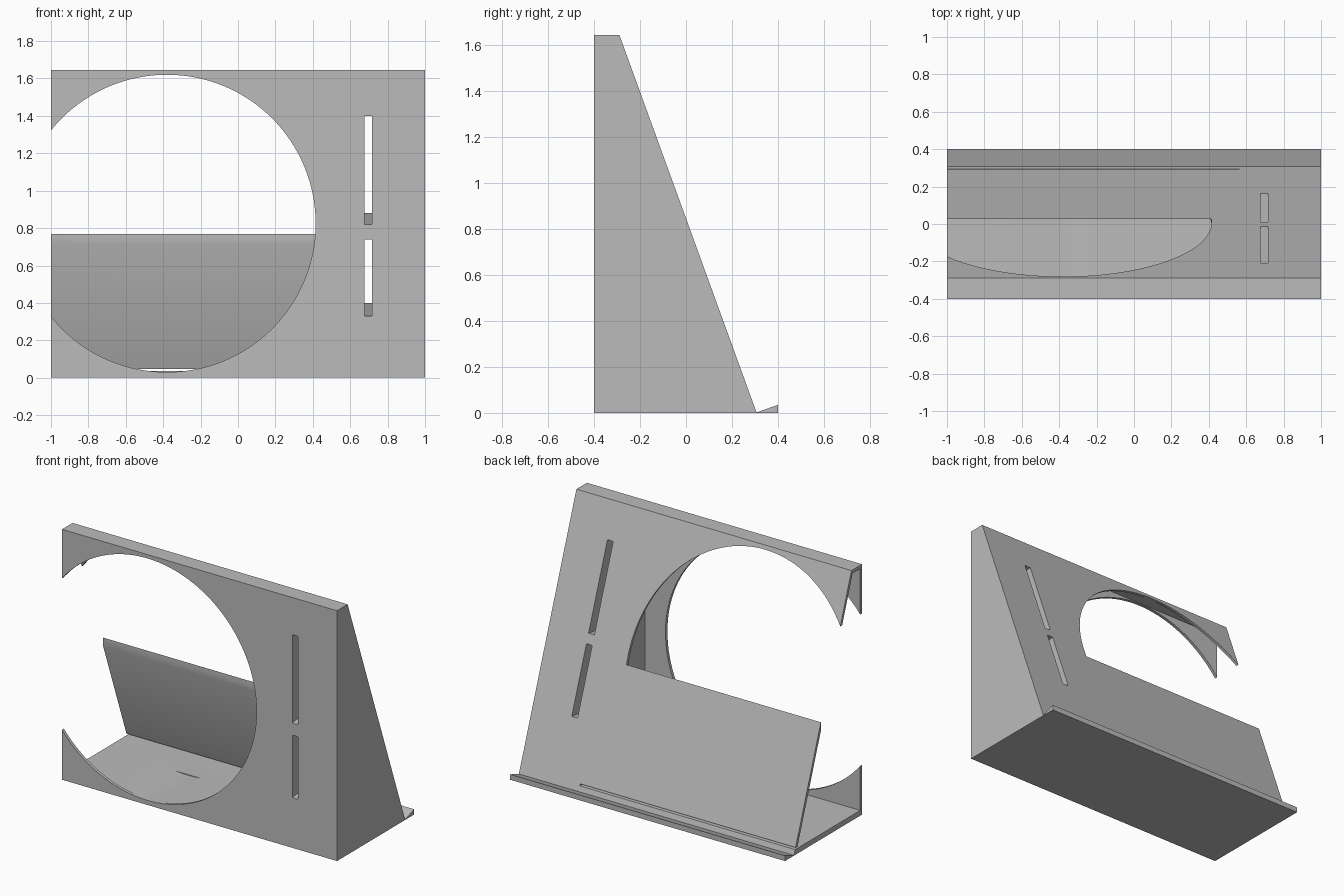
import bpy, bmesh, math
from mathutils import Matrix

cube = bpy.data.objects.get("Cube")
if cube:
    bpy.data.objects.remove(cube, do_unlink=True)

grey = bpy.data.materials.new("light_grey")
grey.use_nodes = True
colour = (0.5, 0.5, 0.5, 1)
grey.diffuse_color = colour
grey.node_tree.nodes["Principled BSDF"].inputs["Base Color"].default_value = colour

HEIGHT, FRONT, CAVITY_END = 1.645, -0.40, 0.565
WALL, FLOOR = 0.02, 0.035


def slope(z):
    """Depth of the leaning back surface at a height."""
    return 0.307 - z * 0.597 / HEIGHT


def add_object(name, bm):
    bmesh.ops.recalc_face_normals(bm, faces=bm.faces)
    mesh = bpy.data.meshes.new(name)
    bm.to_mesh(mesh)
    bm.free()
    mesh.materials.append(grey)
    obj = bpy.data.objects.new(name, mesh)
    bpy.context.collection.objects.link(obj)
    return obj


def extrude_profile(name, points, x0, x1):
    """Sweep a side profile of (y, z) points along x."""
    bm = bmesh.new()
    face = bm.faces.new([bm.verts.new((x0, y, z)) for y, z in points])
    result = bmesh.ops.extrude_face_region(bm, geom=[face])
    verts = [v for v in result["geom"] if isinstance(v, bmesh.types.BMVert)]
    bmesh.ops.translate(bm, verts=verts, vec=(x1 - x0, 0, 0))
    return add_object(name, bm)


def cut(target, cutter):
    cutter.hide_render = True
    mod = target.modifiers.new(cutter.name, "BOOLEAN")
    mod.operation, mod.solver, mod.object = "DIFFERENCE", "EXACT", cutter
    bpy.context.view_layer.objects.active = target
    bpy.ops.object.modifier_apply(modifier=mod.name)
    bpy.data.objects.remove(cutter, do_unlink=True)


# Wedge body with the small raised lip behind it
stand = extrude_profile("wedge_stand", [
    (FRONT, 0), (0.40, 0), (0.40, FLOOR), (slope(0), 0.002),
    (slope(HEIGHT), HEIGHT), (FRONT, HEIGHT)], -1, 1)

# Hollow open at one end, with a narrow slit along the foot of the back
top, slit = HEIGHT - 0.022, FLOOR + 0.012
cut(stand, extrude_profile("cavity", [
    (FRONT + WALL, FLOOR), (0.33, FLOOR), (0.33, slit),
    (slope(slit) - WALL, slit), (slope(top) - WALL, top),
    (FRONT + WALL, top)], -1.1, CAVITY_END))

# Large round opening, stopping part way through the depth
bm = bmesh.new()
start, end = -0.6, 0.028
bmesh.ops.create_cone(
    bm, cap_ends=True, segments=128, radius1=0.795, radius2=0.795,
    depth=end - start,
    matrix=Matrix.Translation((-0.38, (start + end) / 2, 0.825))
    @ Matrix.Rotation(math.pi / 2, 4, "X"))
cut(stand, add_object("round_opening", bm))

# Two upright slots running through the solid end, rising to the back
for low, high, back_low, back_high in ((0.33, 0.74, 0.40, 0.82),
                                       (0.82, 1.40, 0.88, 1.42)):
    cut(stand, extrude_profile("slot", [
        (FRONT - 0.05, low), (FRONT, low), (slope(back_low), back_low),
        (slope(back_low) + 0.1, back_low), (slope(back_high) + 0.1, back_high),
        (slope(back_high), back_high), (FRONT, high), (FRONT - 0.05, high)],
        0.675, 0.717))

# Smooth the round opening while keeping every edge crisp
bpy.ops.object.select_all(action="DESELECT")
stand.select_set(True)
bpy.context.view_layer.objects.active = stand
bpy.ops.object.shade_smooth_by_angle(angle=math.radians(25))
